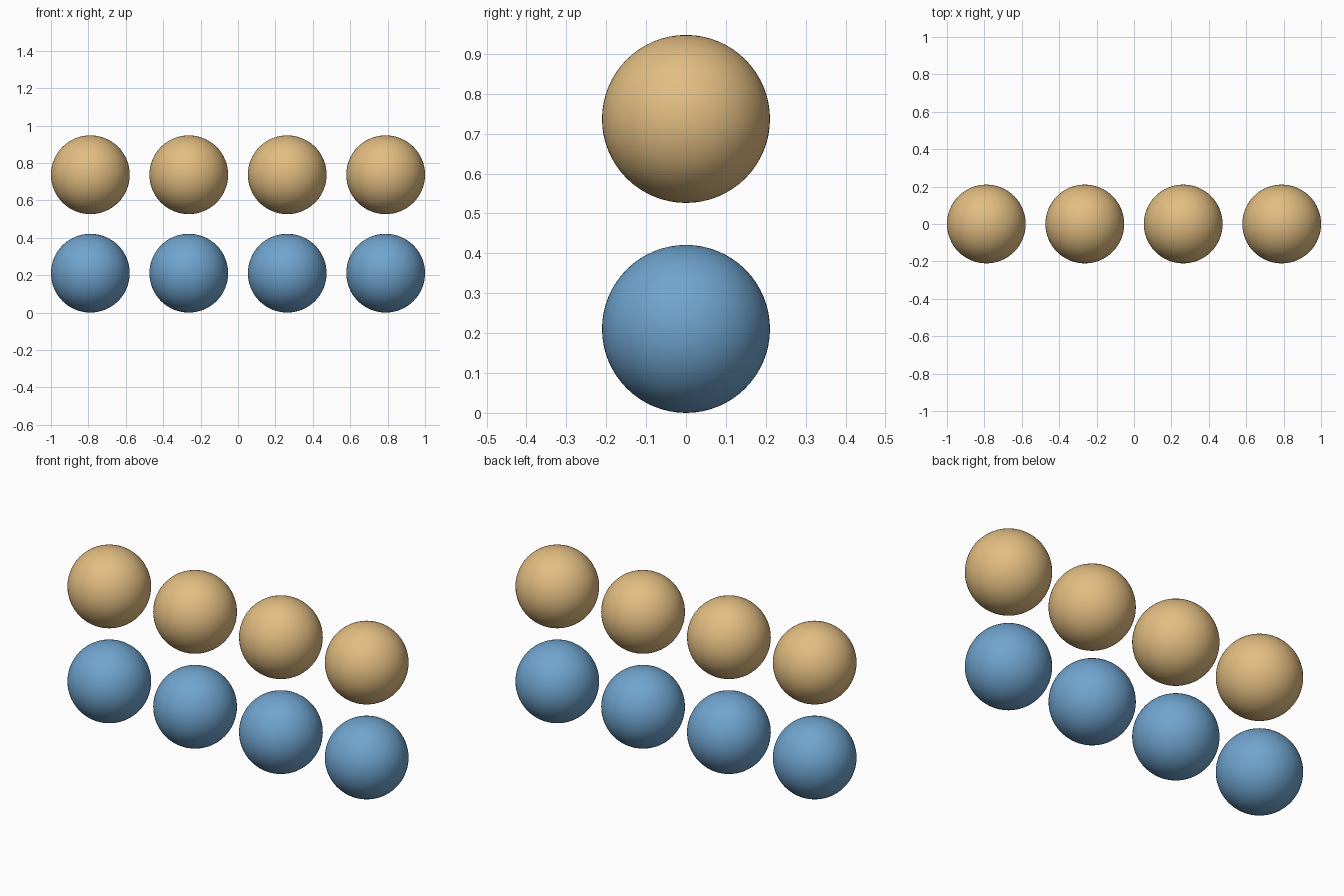
import bpy

if "Cube" in bpy.data.objects:
    bpy.data.objects.remove(bpy.data.objects["Cube"])

R = 2 / 9.5          # sphere radius
STEP = 2.5 * R       # spacing between centres


def material(name, color):
    mat = bpy.data.materials.new(name)
    mat.diffuse_color = color
    mat.use_nodes = True
    mat.node_tree.nodes["Principled BSDF"].inputs["Base Color"].default_value = mat.diffuse_color
    return mat


def sphere_row(name, z, mat):
    for i in range(4):
        bpy.ops.mesh.primitive_uv_sphere_add(
            segments=64, ring_count=32, radius=R,
            location=((i - 1.5) * STEP, 0, z))
        ball = bpy.context.object
        ball.name = f"{name}_{i + 1}"
        ball.data.materials.append(mat)
        bpy.ops.object.shade_smooth()


# Lower row of blue balls, upper row of tan balls
sphere_row("lower_ball", R, material("blue", (0.16, 0.37, 0.62, 1)))
sphere_row("upper_ball", R + STEP, material("tan", (0.76, 0.51, 0.22, 1)))
